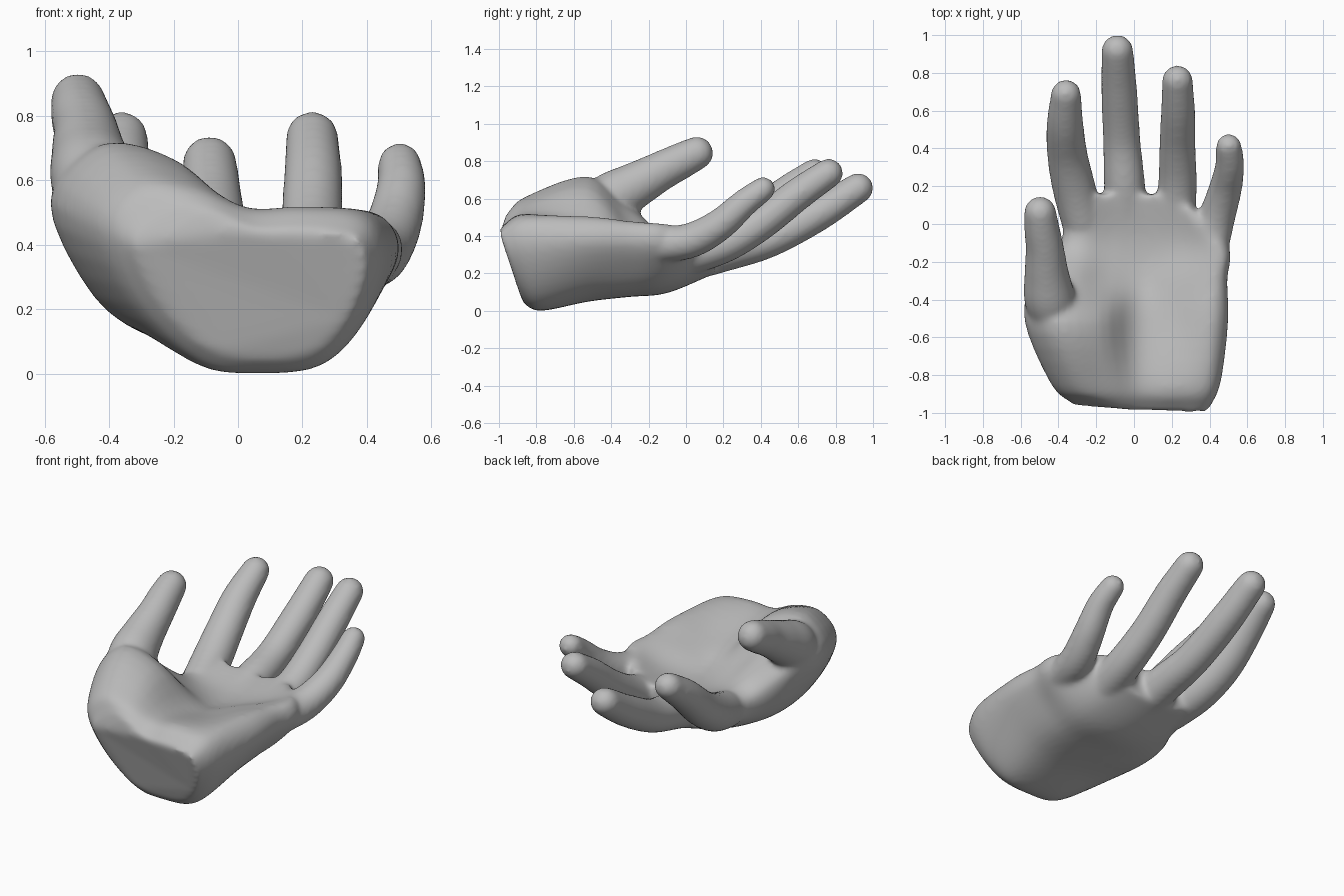
import bpy, bmesh, math
from mathutils import Vector

if "Cube" in bpy.data.objects:
    bpy.data.objects.remove(bpy.data.objects["Cube"])

bm = bmesh.new()


def spline(pts, steps, closed=False):
    """Smooth interpolation through points of any dimension."""
    pts = [Vector(p) for p in pts]
    n, out = len(pts), []
    for i in range(n if closed else n - 1):
        if closed:
            a, b, c, d = (pts[(i + k) % n] for k in (-1, 0, 1, 2))
        else:
            b, c = pts[i], pts[i + 1]
            a = pts[i - 1] if i else b * 2 - c
            d = pts[i + 2] if i + 2 < n else c * 2 - b
        for s in range(steps):
            t = s / steps
            out.append(0.5 * (2 * b + (c - a) * t + (2 * a - 5 * b + 4 * c - d) * t * t
                              + (3 * b - a - 3 * c + d) * t ** 3))
    return out if closed else out + [pts[-1]]


def loft(rings):
    """Closed skin over a row of rings."""
    rows = [[bm.verts.new(p) for p in r] for r in rings]
    n = len(rows[0])
    for a, b in zip(rows, rows[1:]):
        for i in range(n):
            bm.faces.new((a[i], a[(i + 1) % n], b[(i + 1) % n], b[i]))
    bm.faces.new(rows[0])
    bm.faces.new(rows[-1])


def finger(*path, flat=0.97):
    """Round-tipped tube along (x, y, z, radius) points."""
    pts = spline(path, 5)
    centres = [p.to_3d() for p in pts]
    rings = []

    def ring(c, tangent, r):
        side = (Vector((1, 0, 0)) - tangent * tangent.x).normalized()
        up = side.cross(tangent)
        rings.append([c + side * r * math.cos(a) + up * r * flat * math.sin(a)
                      for a in (k * math.tau / 20 for k in range(20))])

    last = len(pts) - 1
    for i, c in enumerate(centres):
        t = (centres[min(i + 1, last)] - centres[max(i - 1, 0)]).normalized()
        ring(c, t, pts[i][3])
    r = pts[-1][3]
    for k in range(1, 6):
        a = k * math.radians(16.5)
        ring(centres[-1] + t * r * math.sin(a), t, r * math.cos(a))
    loft(rings)


# Palm: cross-sections (x, z) from the heel to the finger webs
sections = [
    (-0.78, [(.06, 0), (.26, .025), (.39, .16), (.46, .36), (.40, .495), (.20, .52),
             (.03, .515), (-.14, .59), (-.32, .60), (-.44, .46), (-.34, .22), (-.13, .03)]),
    (-0.52, [(.08, .05), (.28, .09), (.42, .22), (.50, .39), (.41, .505), (.18, .45),
             (0, .465), (-.18, .65), (-.42, .715), (-.58, .53), (-.43, .23), (-.20, .085)]),
    (-0.30, [(.06, .075), (.28, .11), (.42, .24), (.495, .38), (.43, .48), (.20, .42),
             (.04, .38), (-.15, .45), (-.34, .55), (-.54, .53), (-.44, .24), (-.23, .105)]),
    (-0.10, [(.05, .095), (.27, .135), (.42, .25), (.495, .37), (.44, .465), (.25, .40),
             (.06, .36), (-.12, .375), (-.28, .41), (-.38, .36), (-.36, .23), (-.20, .13)]),
    (0.155, [(0, .20), (.17, .23), (.23, .28), (.25, .35), (.23, .42), (.16, .42),
             (.04, .40), (-.12, .41), (-.26, .43), (-.37, .39), (-.35, .29), (-.18, .22)]),
]
rings = [[Vector((p.x, y, p.y)) for p in spline(s, 4, True)] for y, s in sections]
# Slanted, rounded wrist end: a reduced copy of the heel section
for p in rings[0]:
    p.y -= 0.15 * min(p.z, 0.53)
wrist = [Vector((p.x * 0.8 + 0.03, 0, 0.2 + (p.z - 0.2) * 0.78)) for p in rings[0]]
for p in wrist:
    p.y = (-0.855 - 0.36 * min(p.z, 0.41) + 0.35 * max(0, p.z - 0.41)
           + 0.2 * max(0, -p.x - 0.12))
rings.insert(0, wrist)
columns = [spline(col, 5) for col in zip(*rings)]
loft([list(r) for r in zip(*columns)])

# Thumb, wide where it leaves the mound
finger((-.40, -.55, .52, .11), (-.445, -.40, .60, .136), (-.463, -.26, .678, .118),
       (-.472, -.13, .75, .102), (-.487, -.03, .80, .095), (-.497, .06, .845, .086), flat=1.04)
# Index finger
finger((-.265, -.02, .30, .11), (-.315, .18, .37, .115), (-.352, .36, .475, .108),
       (-.365, .53, .62, .098), (-.36, .685, .735, .081))
# Middle finger
finger((-.04, -.04, .25, .11), (-.05, .20, .315, .11), (-.065, .44, .38, .10),
       (-.078, .70, .515, .096), (-.088, .918, .655, .085))
# Ring finger
finger((.21, -.04, .28, .11), (.23, .20, .355, .104), (.23, .40, .47, .097),
       (.233, .60, .625, .091), (.23, .76, .735, .082))
# Little finger
finger((.39, -.18, .35, .10), (.435, .02, .375, .098), (.482, .18, .46, .089),
       (.507, .31, .575, .078), (.502, .41, .65, .069))

# Fuse the parts into one smooth skin
bmesh.ops.recalc_face_normals(bm, faces=bm.faces)
mesh = bpy.data.meshes.new("hand")
bm.to_mesh(mesh)
bm.free()
hand = bpy.data.objects.new("hand", mesh)
bpy.context.collection.objects.link(hand)

grey = bpy.data.materials.new("plain grey")
grey.diffuse_color = (0.5, 0.5, 0.5, 1)
grey.use_nodes = True
grey.node_tree.nodes["Principled BSDF"].inputs["Base Color"].default_value = grey.diffuse_color
mesh.materials.append(grey)

remesh = hand.modifiers.new("fuse", 'REMESH')
remesh.mode = 'VOXEL'
remesh.voxel_size = 0.014
remesh.use_smooth_shade = True
smooth = hand.modifiers.new("soften", 'SMOOTH')
smooth.factor = 0.5
smooth.iterations = 16
